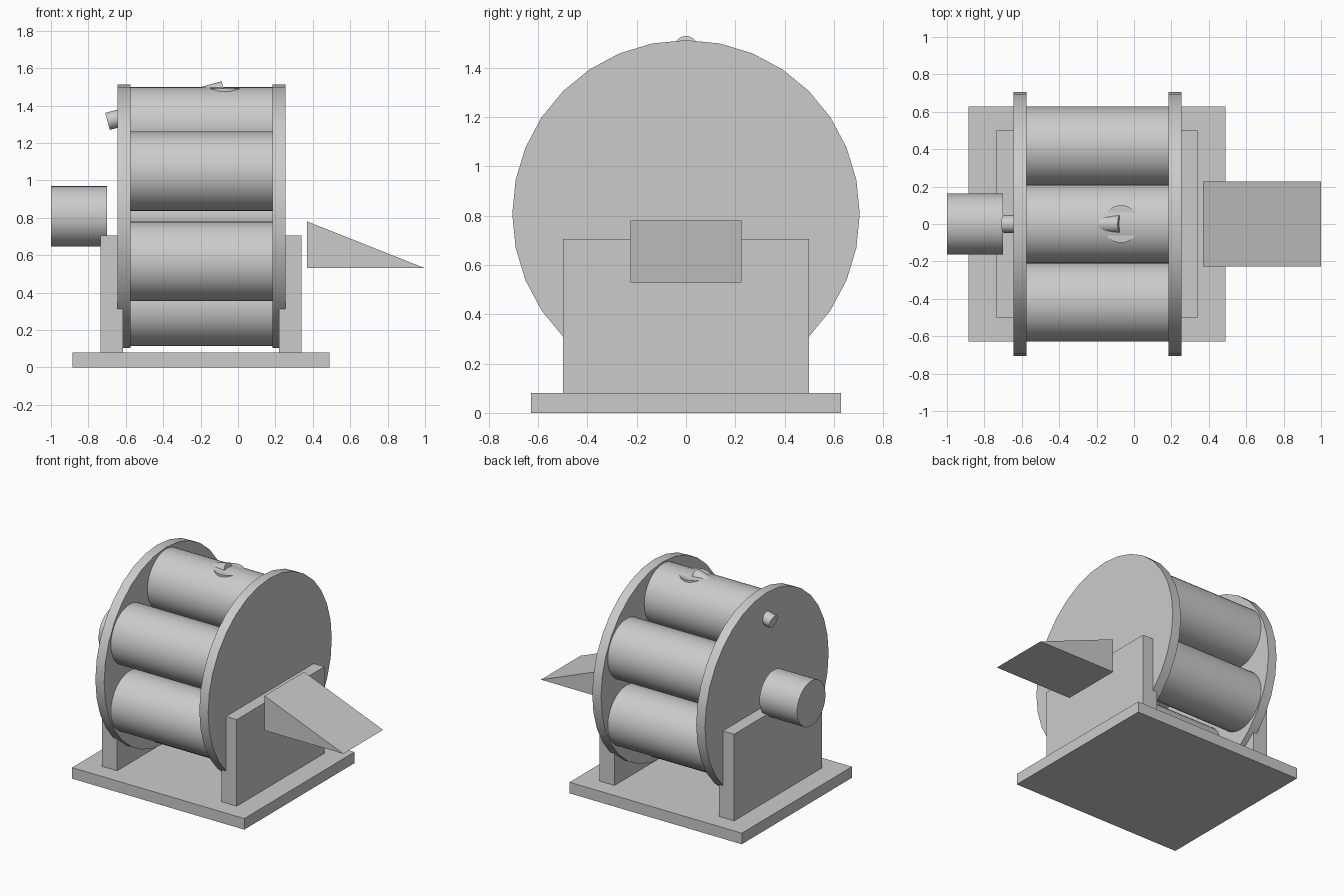
import bpy, bmesh, math
from mathutils import Vector

default = bpy.data.objects.get("Cube")
if default:
    bpy.data.objects.remove(default, do_unlink=True)

# Single plain grey finish
GREY = (0.6, 0.6, 0.6, 1)
grey = bpy.data.materials.new("plain_grey")
grey.use_nodes = True
grey.diffuse_color = GREY
grey.node_tree.nodes["Principled BSDF"].inputs["Base Color"].default_value = GREY

AXIS_Z = 0.8075   # height of the drum axis


def finish(name, bm, smooth=False):
    bmesh.ops.recalc_face_normals(bm, faces=bm.faces)
    mesh = bpy.data.meshes.new(name)
    bm.to_mesh(mesh)
    bm.free()
    mesh.materials.append(grey)
    obj = bpy.data.objects.new(name, mesh)
    bpy.context.collection.objects.link(obj)
    if smooth:
        bpy.ops.object.select_all(action="DESELECT")
        obj.select_set(True)
        bpy.context.view_layer.objects.active = obj
        bpy.ops.object.shade_smooth_by_angle(angle=math.radians(30))
    return obj


def prism(name, outline, y0, y1):
    """Extrude an x-z outline along y."""
    bm = bmesh.new()
    face = bm.faces.new([bm.verts.new((x, y0, z)) for x, z in outline])
    new = bmesh.ops.extrude_face_region(bm, geom=[face])["geom"]
    verts = [v for v in new if isinstance(v, bmesh.types.BMVert)]
    bmesh.ops.translate(bm, verts=verts, vec=(0, y1 - y0, 0))
    return finish(name, bm)


def box(name, x0, x1, half_y, z0, z1):
    return prism(name, [(x0, z0), (x1, z0), (x1, z1), (x0, z1)], -half_y, half_y)


def rod(name, start, end, radius):
    """Round bar between two points."""
    a, b = Vector(start), Vector(end)
    bm = bmesh.new()
    bmesh.ops.create_cone(bm, cap_ends=True, segments=32, radius1=radius,
                          radius2=radius, depth=(b - a).length)
    obj = finish(name, bm, smooth=True)
    obj.location = (a + b) / 2
    obj.rotation_euler = (b - a).to_track_quat("Z", "Y").to_euler()
    return obj


# Stand
box("base_plate", -0.885, 0.49, 0.628, 0, 0.08)
box("left_support", 0.22, 0.34, 0.5, 0.08, 0.705)
box("right_support", -0.735, -0.615, 0.5, 0.08, 0.705)

# Drum end discs
for side, x in (("right", -0.645), ("left", 0.185)):
    rod(side + "_end_disc", (x, 0, AXIS_Z), (x + 0.07, 0, AXIS_Z), 0.705)

# Six tubes around a central axle
for i in range(6):
    angle = math.radians(90 + 60 * i)
    y, z = 0.48 * math.cos(angle), AXIS_Z + 0.48 * math.sin(angle)
    rod(f"drum_tube_{i + 1}", (-0.575, y, z), (0.185, y, z), 0.2125)
rod("axle", (-0.575, 0, AXIS_Z), (0.185, 0, AXIS_Z), 0.13)

# Round end motor, beside the right disc
rod("motor", (-1, 0, AXIS_Z), (-0.7, 0, AXIS_Z), 0.162)

# Slanted feed pipe and the round inlet on the top tube
rod("feed_pipe", (-0.6975, 0, 1.315), (-0.075, 0, 1.484), 0.047)
rod("inlet_collar", (-0.07, 0, 1.39), (-0.07, 0, 1.49), 0.1)

# Sloping outlet chute
prism("outlet_chute", [(0.37, 0.53), (1, 0.53), (0.37, 0.78)], -0.226, 0.226)
